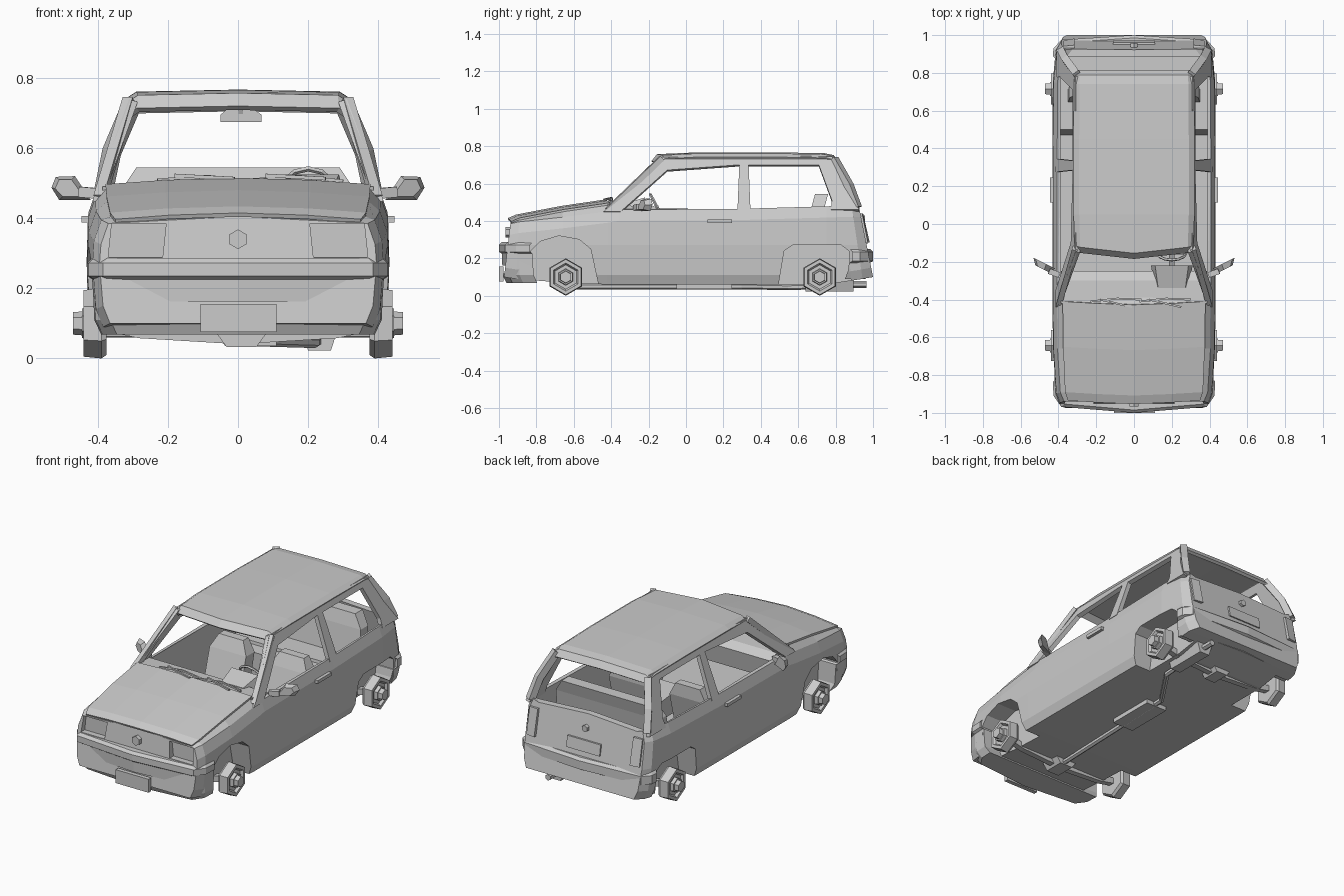
import bpy, bmesh, math
from mathutils import Vector

if "Cube" in bpy.data.objects:
    bpy.data.objects.remove(bpy.data.objects["Cube"])


def finish(name, bm):
    bmesh.ops.recalc_face_normals(bm, faces=bm.faces)
    me = bpy.data.meshes.new(name)
    bm.to_mesh(me)
    bm.free()
    ob = bpy.data.objects.new(name, me)
    bpy.context.collection.objects.link(ob)
    return ob


def loft(name, rings, closed=True):
    """Skin a list of point rings; closed rings get end caps."""
    bm = bmesh.new()
    vs = [[bm.verts.new(p) for p in r] for r in rings]
    n = len(rings[0])
    for a, b in zip(vs, vs[1:]):
        for i in range(n if closed else n - 1):
            j = (i + 1) % n
            bm.faces.new((a[i], a[j], b[j], b[i]))
    if closed:
        bm.faces.new(vs[0])
        bm.faces.new(vs[-1])
    return finish(name, bm)


def prism(name, pts, axis, lo, hi):
    put = {'X': lambda p, t: (t, p[0], p[1]), 'Y': lambda p, t: (p[0], t, p[1]),
           'Z': lambda p, t: (p[0], p[1], t)}[axis]
    return loft(name, [[put(p, t) for p in pts] for t in (lo, hi)])


def box(name, x0, x1, y0, y1, z0, z1):
    return prism(name, [(x0, y0), (x1, y0), (x1, y1), (x0, y1)], 'Z', z0, z1)


def beam(name, pts, w, h=None, sides=4):
    """Bar of constant section through a few points."""
    h = h or w
    pts = [Vector(p) for p in pts]
    rings = []
    for i, p in enumerate(pts):
        d = (pts[min(i + 1, len(pts) - 1)] - pts[max(i - 1, 0)]).normalized()
        up = Vector((0, 0, 1)) if abs(d.z) < .95 else Vector((0, 1, 0))
        s = d.cross(up).normalized()
        u = s.cross(d)
        ang = [2 * math.pi * (k + .5) / sides for k in range(sides)]
        rings.append([p + s * w * .7 * math.cos(a) + u * h * .7 * math.sin(a) for a in ang])
    return loft(name, rings)


def mod(ob, kind, **kw):
    m = ob.modifiers.new(kind.lower(), kind)
    for k, v in kw.items():
        setattr(m, k, v)
    return ob


def mirror(ob):
    return mod(ob, 'MIRROR')


def cut(ob, *cutters):
    for c in cutters:
        c.hide_render = True
        c.hide_set(True)
        c.name = 'cutter_' + c.name
        mod(ob, 'BOOLEAN', operation='DIFFERENCE', object=c, solver='EXACT')
    bpy.context.view_layer.update()
    dg = bpy.context.evaluated_depsgraph_get()
    me = bpy.data.meshes.new_from_object(ob.evaluated_get(dg))
    ob.modifiers.clear()
    ob.data = me
    for c in cutters:
        bpy.data.objects.remove(c)


# Lower body: y, half width, bottom z, shoulder z, centre z, lean
stations = [(-.955, .395, .10, .385, .405, .12), (-.90, .415, .09, .395, .425, .05),
            (-.66, .43, .07, .42, .468, 0), (-.42, .432, .06, .45, .505, 0),
            (-.36, .432, .06, .46, .485, 0), (.30, .432, .06, .465, .475, 0),
            (.75, .43, .06, .478, .485, 0), (.92, .415, .09, .482, .488, -.15),
            (.97, .385, .10, .482, .488, -.2)]
rings = []
for y, w, zb, zs, zc, lean in stations:
    half = [(w - .03, zb), (w - .01, zb + .05), (w, .27), (w - .004, zs - .06),
            (w - .025, zs), (w - .06, zc - .018)]
    ring = half + [(0, zc)] + [(-x, z) for x, z in reversed(half)]
    rings.append([(x, y + lean * (z - .25), z) for x, z in ring])
body = loft('body', rings)
cutters = [prism('cabin', [(-.40, .30), (-.33, .10), (.47, .10), (.50, .31), (.925, .31),
                           (.885, .48), (.75, 1), (-.15, 1), (-.40, .47)], 'X', -.388, .388)]
for s in (-1, 1):
    front = [(-.83, 0), (-.83, .24), (-.78, .29), (-.68, .32), (-.57, .30), (-.51, .25), (-.455, 0)]
    rear = [(.485, 0), (.525, .24), (.57, .27), (.83, .27), (.87, .24), (.89, 0)]
    cutters += [prism('front_well', front, 'X', s * .30, s * .6),
                prism('rear_well', rear, 'X', s * .30, s * .6),
                prism('lamp', [(s * .215, .29), (s * .37, .29), (s * .36, .385), (s * .205, .385)],
                      'Y', -1.1, -.915)]
cut(body, *cutters)


# Bumpers: a bent plan stacked in levels
def bumper(name, plan, sign, levels):
    full = plan + [(-x, y) for x, y in reversed(plan[:-1])]
    return loft(name, [[(x - math.copysign(d, x) if x else 0, y - sign * d, z) for x, y in full]
                       for z, d in levels])


fb = bumper('front_bumper', [(.43, -.835), (.426, -.91), (.385, -.968), (0, -1.0)], -1,
            [(.068, .04), (.11, .02), (.225, .015), (.235, 0), (.272, 0), (.287, .015)])
cut(fb, box('intake', -.255, .255, -1.1, -.945, .12, .162))
bumper('rear_bumper', [(.43, .89), (.426, .93), (.385, .975), (0, 1.0)], 1,
       [(.09, .04), (.13, .025), (.175, .018), (.185, 0), (.235, 0), (.25, .015)])
box('front_plate', -.107, .11, -1.0, -.975, .075, .155)

# Hood panel with a small overlap
hood = loft('hood', [[(-w, y + .01, z - .018), (-w * .55, y, z - .006), (0, y - .008, z),
                      (w * .55, y, z - .006), (w, y + .01, z - .018)]
                     for y, w, z in ((-.945, .35, .415), (-.90, .365, .434),
                                     (-.66, .375, .48), (-.42, .378, .515))], False)
mod(hood, 'SOLIDIFY', thickness=.012)

# Side window frames, leaning inwards with height
frames = [[(-.44, .45), (-.35, .45), (-.10, .672), (-.15, .74)],
          [(-.15, .74), (-.10, .672), (.285, .70), (.285, .748)],
          [(.285, .748), (.285, .70), (.335, .70), (.335, .748)],
          [(.335, .748), (.335, .70), (.71, .70), (.78, .745)],
          [(.275, .45), (.345, .45), (.335, .70), (.285, .70)],
          [(.775, .46), (.925, .46), (.87, .60), (.78, .745), (.71, .70), (.78, .51)]]
bm = bmesh.new()
cache = {}
for poly in frames:
    for p in poly:
        if p not in cache:
            cache[p] = bm.verts.new((.415 - (p[1] - .45) * .36, p[0], p[1]))
    bm.faces.new([cache[p] for p in poly])
side = finish('side_window_frame', bm)
mirror(mod(side, 'SOLIDIFY', thickness=.026, offset=-1))

# Roof with turned-down front and rear headers
roof = loft('roof', [[(-w, y + b, z - .025), (-w + .03, y + b * .8, z - .006), (0, y, z),
                      (w - .03, y + b * .8, z - .006), (w, y + b, z - .025)]
                     for y, w, z, b in ((-.185, .318, .72, .04), (-.155, .315, .757, .04),
                                        (.05, .32, .766, 0), (.45, .32, .767, 0), (.74, .318, .762, 0),
                                        (.79, .315, .752, 0), (.815, .318, .715, 0))], False)
mod(roof, 'SOLIDIFY', thickness=.018, offset=-1)
mirror(beam('windscreen_pillar', [(.395, -.42, .455), (.312, -.13, .735)], .03))
mirror(beam('hatch_pillar', [(.385, .915, .47), (.36, .87, .59), (.30, .79, .73)], .04))

# Front and rear details
prism('front_stud', [(.028 * math.sin(a * math.pi / 3), .34 + .028 * math.cos(a * math.pi / 3))
                     for a in range(6)], 'Y', -.965, -.93)
prism('hatch_knob', [(.02 * math.sin(a * math.pi / 3), .41 + .02 * math.cos(a * math.pi / 3))
                     for a in range(6)], 'Y', .93, .957)
loft('rear_plate', [[(-.11, y + .01, .28), (.11, y + .01, .28), (.11, y, .345), (-.11, y, .345)]
                    for y in (.94, .962)])
mirror(loft('tail_light', [[(.315, y + .02, .285), (.372, y + .01, .285), (.372, y - .02, .44),
                            (.315, y - .015, .44)] for y in (.925, .962)]))
mirror(box('door_handle', .425, .446, .115, .245, .388, .407))

# Door mirrors
mirror(loft('door_mirror', [[(x, y + (x - .42) * .5, z) for x, z in pts] for y, pts in
            ((-.27, [(.44, .462), (.475, .51), (.51, .51), (.522, .485), (.50, .462)]),
             (-.235, [(.42, .452), (.465, .52), (.52, .518), (.532, .487), (.51, .452)]))]))
mirror(beam('mirror_arm', [(.395, -.27, .47), (.45, -.25, .475)], .03))

# Wipers and inside mirror
for x0 in (-.23, .03):
    beam('wiper_blade', [(x0, -.41, .508), (x0 + .14, -.395, .519), (x0 + .27, -.40, .505)], .01)
    beam('wiper_arm', [(x0 + .05, -.40, .522), (x0 + .22, -.44, .513)], .01)
prism('inside_mirror', [(-.05, .675), (.067, .675), (.067, .695), (.05, .708), (-.035, .708),
                        (-.05, .695)], 'Y', -.10, -.085)
beam('mirror_stem', [(.008, -.11, .735), (.008, -.095, .70)], .012)

# Dashboard, instrument hood, steering wheel
prism('dashboard', [(-.42, .49), (-.30, .485), (-.25, .455), (-.27, .34), (-.38, .28)], 'X', -.386, .386)
loft('instrument_hood', [[(.2 - w, y, .44), (.2 + w, y, .44), (.2 + w * .8, y, z), (.2 - w * .8, y, z)]
                         for y, w, z in ((-.34, .09, .49), (-.22, .11, .525))])
bpy.ops.mesh.primitive_torus_add(major_radius=.075, minor_radius=.008, major_segments=12,
                                 minor_segments=5, location=(.2, -.155, .475),
                                 rotation=(math.radians(-62 + 180), 0, 0))
bpy.context.object.name = 'steering_wheel'
beam('steering_column', [(.2, -.155, .472), (.2, -.27, .42)], .03)
beam('steering_spoke', [(.13, -.155, .475), (.27, -.155, .475)], .015)

# Seats
mirror(prism('front_seat_base', [(-.08, .12), (.2, .12), (.2, .22), (-.08, .25)], 'X', .08, .32))
mirror(loft('front_seat_back', [[(.2 - w, y, z), (.2 + w, y, z), (.2 + w, y + t, z), (.2 - w, y + t, z)]
                                for w, y, z, t in ((.12, .13, .18, .09), (.12, .19, .38, .08),
                                                   (.08, .22, .455, .05))]))
prism('rear_bench_base', [(.42, .12), (.7, .12), (.7, .30), (.42, .29)], 'X', -.29, .29)
loft('rear_bench_back', [[(-w, y, z), (w, y, z), (w, y + .07, z), (-w, y + .07, z)]
                         for w, y, z in ((.35, .64, .28), (.34, .67, .47), (.29, .69, .545))])

# Six-sided wheels
profile = [(.375, .0), (.375, .09), (.39, .10), (.44, .095), (.44, .075), (.425, .065),
           (.425, .045), (.445, .042), (.445, .034), (.471, .032), (.471, .0)]
for nm, y in (('front_wheel', -.643), ('rear_wheel', .715)):
    bm = bmesh.new()
    rings = [[bm.verts.new((x, y + r * math.sin(k * math.pi / 3), .1 + r * math.cos(k * math.pi / 3)))
              for k in range(6)] for x, r in profile if r]
    for a, b in zip(rings, rings[1:]):
        for i in range(6):
            bm.faces.new((a[i], a[i - 1], b[i - 1], b[i]))
    bm.faces.new(rings[0])
    bm.faces.new(rings[-1])
    mirror(finish(nm, bm))
    mirror(beam(nm.replace('wheel', 'axle'), [(0, y, .058), (.28, y, .075), (.40, y, .10)], .035))

# Drivetrain and exhaust underneath
loft('front_gearbox', [[(.01 - w, y, .07), (.01 + w, y, .07), (.01 + w * .6, y, .032),
                        (.01 - w * .6, y, .032)] for y, w in ((-.70, .07), (-.58, .07))])
loft('rear_gearbox', [[(-w, y, .07), (w, y, .07), (w * .6, y, .035), (-w * .6, y, .035)]
                      for y, w in ((.66, .06), (.77, .06))])
beam('exhaust_pipe', [(.02, -.6, .05), (.05, .3, .05), (.22, .55, .045), (.23, .82, .055)], .022, sides=6)
box('middle_silencer', -.03, .11, -.05, .245, .035, .068)
loft('rear_silencer', [[(.18, y, .085), (.285, y, .085), (.265, y, .022), (.20, y, .022)]
                       for y in (.64, .895)])
beam('tail_pipe', [(.235, .88, .06), (.235, .965, .06)], .026, sides=6)
